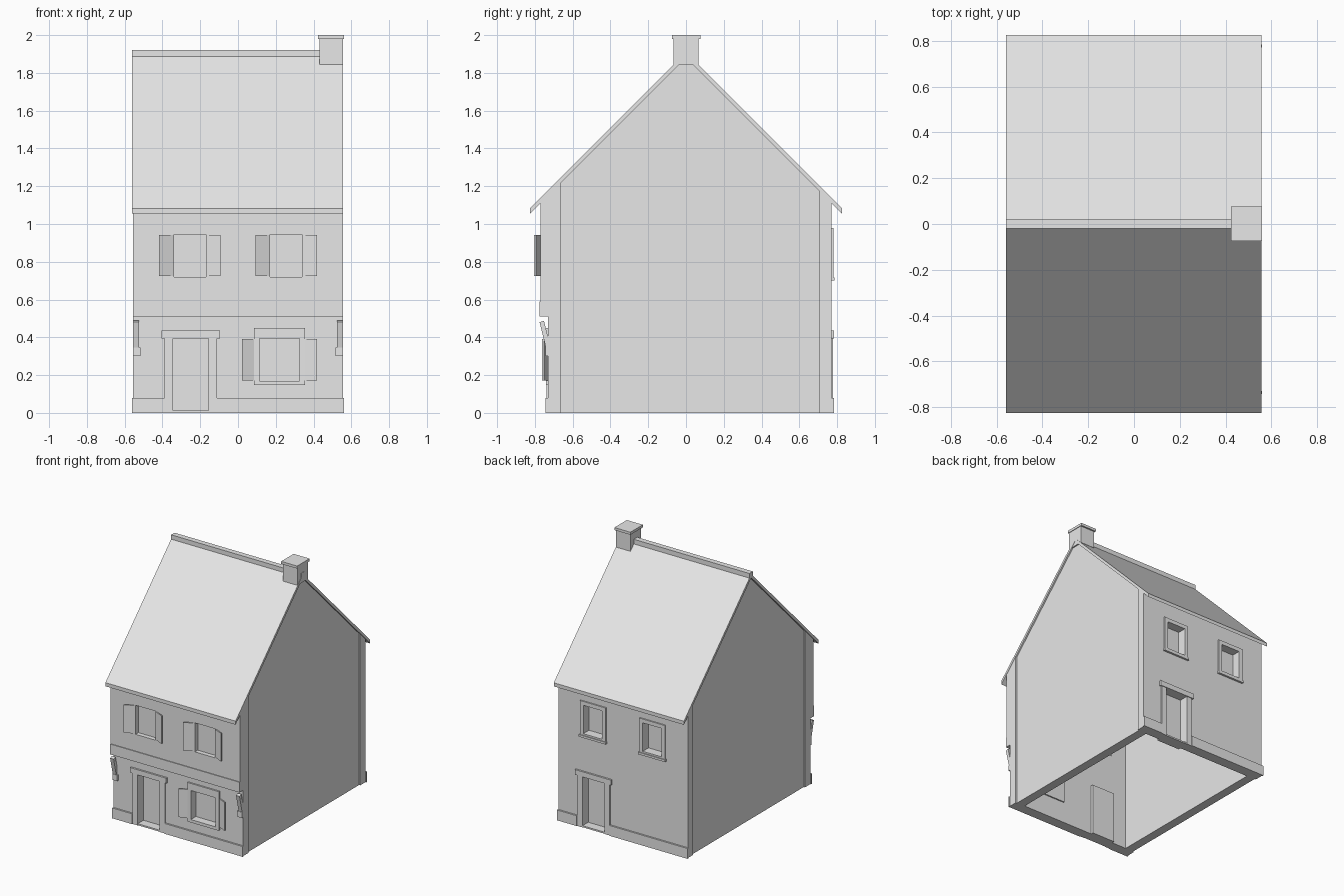
import bpy, bmesh
from mathutils import Vector

cube = bpy.data.objects.get("Cube")
if cube:
    bpy.data.objects.remove(cube, do_unlink=True)

grey = bpy.data.materials.new("plain_grey")
grey.use_nodes = True
grey.diffuse_color = (0.8, 0.8, 0.8, 1)
grey.node_tree.nodes["Principled BSDF"].inputs["Base Color"].default_value = grey.diffuse_color


def add_prism(bm, pts, axis, a, b):
    """Extrude a profile: (y, z) points along x, or (x, y) points along z."""
    put = (lambda p, t: (t, p[0], p[1])) if axis == "x" else (lambda p, t: (p[0], p[1], t))
    face = bm.faces.new([bm.verts.new(put(p, a)) for p in pts])
    top = bmesh.ops.extrude_face_region(bm, geom=[face])["geom"]
    move = Vector(put((0, 0), b - a))
    bmesh.ops.translate(bm, vec=move, verts=[v for v in top if isinstance(v, bmesh.types.BMVert)])


def add_box(bm, x0, x1, y0, y1, z0, z1):
    add_prism(bm, [(x0, y0), (x1, y0), (x1, y1), (x0, y1)], "z", z0, z1)


def finish(name, bm):
    bmesh.ops.recalc_face_normals(bm, faces=bm.faces)
    mesh = bpy.data.meshes.new(name)
    bm.to_mesh(mesh)
    bm.free()
    mesh.materials.append(grey)
    obj = bpy.data.objects.new(name, mesh)
    bpy.context.collection.objects.link(obj)
    return obj


def prism(name, pts, axis, a, b):
    bm = bmesh.new()
    add_prism(bm, pts, axis, a, b)
    return finish(name, bm)


def boxes(name, *sizes):
    bm = bmesh.new()
    for s in sizes:
        add_box(bm, *s)
    return finish(name, bm)


def cut(obj, cutter):
    mod = obj.modifiers.new("cut", "BOOLEAN")
    mod.operation = "DIFFERENCE"
    mod.solver = "EXACT"
    mod.object = cutter
    cutter.hide_render = True
    cutter.hide_viewport = True


UNDER = 1.88            # roof underside height at the ridge
FRONT, BACK, JETTY = -0.73, 0.77, -0.77
HALF, SIDE = 0.555, 0.545
WIN = (-0.255, 0.255)   # window centres
DOOR = 0.25             # door centre offset


def slope(y):
    return UNDER - abs(y)


# Hollow walls with gables
walls = prism("walls", [(FRONT, 0), (BACK, 0), (BACK, slope(BACK)), (0, UNDER),
                        (FRONT, slope(FRONT))], "x", -SIDE, SIDE)
t = 0.07
cavity = prism("cavity_cutter", [(FRONT + t, -t), (BACK - t, -t), (BACK - t, slope(BACK) - t / 2),
                                 (0, UNDER - t * 1.5), (FRONT + t, slope(FRONT) - t / 2)],
               "x", t - SIDE, SIDE - t)
cut(walls, cavity)

# Overhanging upper storey and its sill beam
jetty = prism("upper_storey_front", [(JETTY, 0.51), (FRONT, 0.51), (FRONT, slope(FRONT)),
                                     (JETTY, slope(JETTY))], "x", -HALF, HALF)
boxes("jetty_beam", (-HALF, HALF, JETTY - 0.006, JETTY, 0.51, 0.59))

# Openings for doors and windows
holes = [(-DOOR - 0.095, -DOOR + 0.095, -0.9, -0.6, -0.1, 0.395),
         (DOOR - 0.095, DOOR + 0.095, 0.6, 0.9, -0.1, 0.395),
         (0.115, 0.325, -0.9, -0.6, 0.17, 0.395)]
for cx in WIN:
    holes += [(cx - 0.085, cx + 0.085, -0.9, -0.6, 0.72, 0.945),
              (cx - 0.08, cx + 0.08, 0.6, 0.9, 0.73, 0.95)]
openings = boxes("openings_cutter", *holes)
cut(walls, openings)
cut(jetty, openings)

# Corner strips
for sx, side in ((1, "left"), (-1, "right")):
    for y0, y1, end in ((FRONT, FRONT + 0.065, "front"), (BACK - 0.065, BACK, "back")):
        prism(f"{end}_{side}_corner", [(y0, 0), (y1, 0), (y1, slope(y1)), (y0, slope(y0))],
              "x", sx * SIDE, sx * HALF)

# Doors with thresholds, surrounds and plinths, front and back
for name, s, wall in (("front", -1, FRONT), ("back", 1, BACK)):
    cx = s * DOOR

    def ys(inner, outer):
        return sorted((wall - s * inner, wall + s * outer))

    boxes(name + "_door", (cx - 0.1, cx + 0.1, *ys(0.09, -0.065), 0, 0.4))
    boxes(name + "_threshold", (cx - 0.095, cx + 0.095, *ys(0.07, 0.005), 0, 0.012))
    boxes(name + "_door_surround",
          (cx - 0.14, cx - 0.095, *ys(0, 0.008), 0, 0.395),
          (cx + 0.095, cx + 0.14, *ys(0, 0.008), 0, 0.395),
          (cx - 0.155, cx + 0.155, *ys(0, 0.014), 0.395, 0.435))
    boxes(name + "_plinth",
          (-0.56, cx - 0.14, *ys(0, 0.013), 0, 0.08),
          (cx + 0.14, 0.56, *ys(0, 0.013), 0, 0.08))


def frame(name, x0, x1, z0, z1, ix0, ix1, iz0, iz1, y0, y1):
    boxes(name, (x0, ix0, y0, y1, z0, z1), (ix1, x1, y0, y1, z0, z1),
          (ix0, ix1, y0, y1, z0, iz0), (ix0, ix1, y0, y1, iz1, z1))


def shutter(name, x, s, length, wall, reach, z0, z1):
    """Half-open leaf hinged at x, swinging out to side s."""
    prism(name, [(x, wall), (x + s * length, wall - reach),
                 (x + s * length, wall - reach + 0.01), (x + s * 0.01, wall + 0.005)], "z", z0, z1)


# Upper front windows and back windows
for cx, side in zip(WIN, ("right", "left")):
    boxes(f"upper_{side}_pane", (cx - 0.09, cx + 0.09, -0.735, -0.7, 0.715, 0.95))
    for s, edge in ((-1, "outer_a"), (1, "outer_b")):
        shutter(f"upper_{side}_shutter_{edge}", cx + s * 0.085, s, 0.078, JETTY, 0.035, 0.725, 0.942)
    boxes(f"back_{side}_pane", (cx - 0.085, cx + 0.085, 0.69, 0.71, 0.725, 0.955))
    frame(f"back_{side}_surround", cx - 0.11, cx + 0.11, 0.715, 0.98,
          cx - 0.08, cx + 0.08, 0.73, 0.95, BACK, 0.78)
    boxes(f"back_{side}_sill", (cx - 0.115, cx + 0.115, BACK, 0.786, 0.7, 0.717))

# Ground floor window
boxes("lower_pane", (0.11, 0.33, -0.68, -0.65, 0.165, 0.4))
frame("lower_surround", 0.085, 0.355, 0.147, 0.45, 0.115, 0.325, 0.17, 0.395, -0.742, FRONT)
for s, x, side in ((-1, 0.085, "right"), (1, 0.355, "left")):
    shutter(f"lower_{side}_shutter", x, s, 0.063, FRONT - 0.005, 0.028, 0.172, 0.392)

# Leaning brackets under the overhang
for s, side in ((1, "left"), (-1, "right")):
    prism(f"{side}_bracket_strut", [(FRONT, 0.32), (-0.742, 0.345), (-0.775, 0.48), (-0.752, 0.488),
                                    (FRONT, 0.4)], "x", s * 0.525, s * HALF)
    x0, x1 = sorted((s * 0.515, s * HALF))
    boxes(f"{side}_bracket_foot", (x0, x1, -0.745, FRONT, 0.3, 0.345))

# Roof, ridge cap and chimney
EAVE, TOP = 0.825, 1.908
prism("roof", [(-EAVE, TOP - EAVE), (0, TOP), (EAVE, TOP - EAVE), (EAVE, slope(EAVE)),
               (0, UNDER), (-EAVE, slope(EAVE))], "x", -0.56, 0.557)
boxes("ridge_cap", (-0.56, 0.557, -0.02, 0.022, 1.885, 1.922))
boxes("chimney", (0.432, HALF, -0.065, 0.065, 1.845, 1.98))
boxes("chimney_cap", (0.423, 0.56, -0.075, 0.077, 1.98, 2.0))
